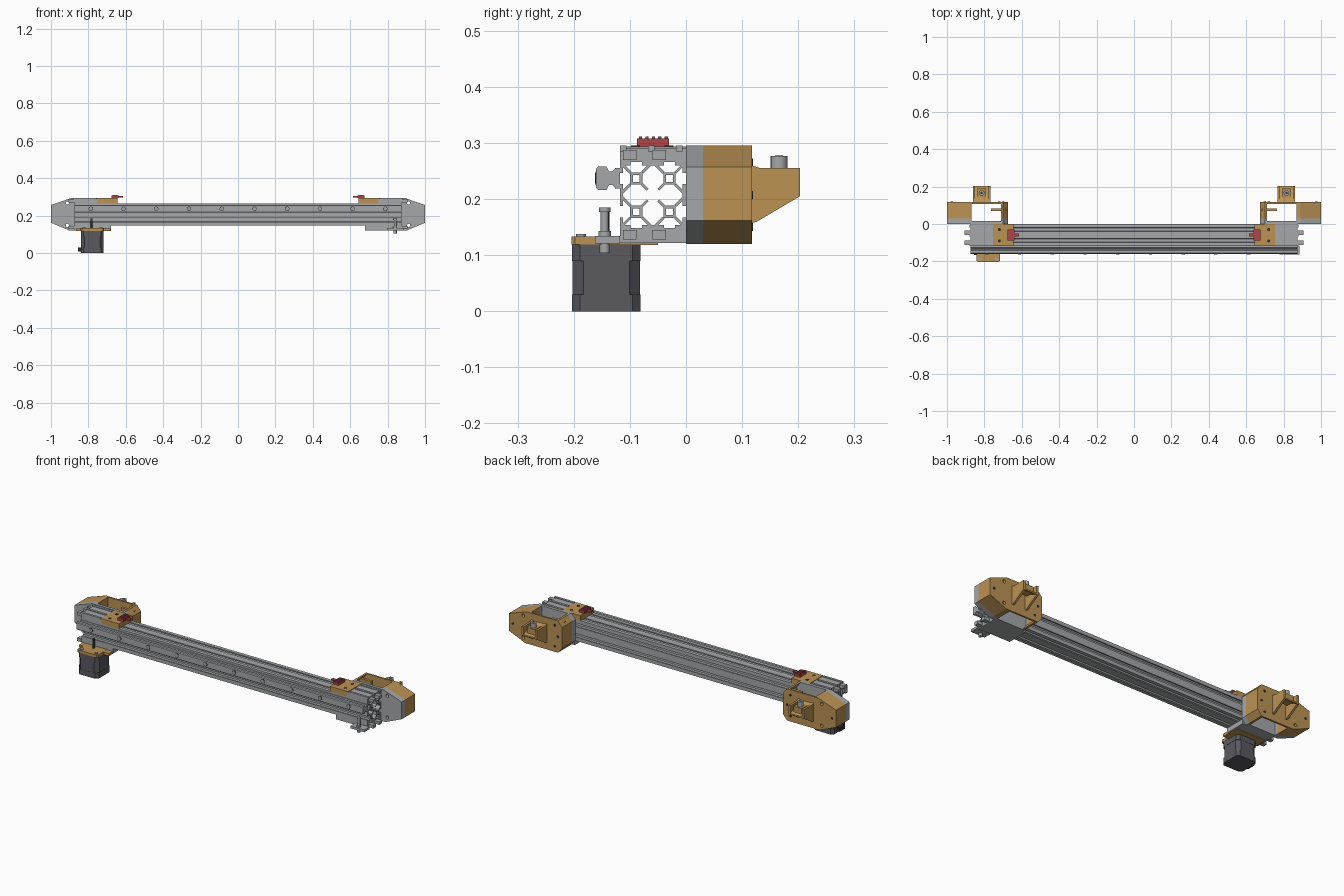
import bpy, bmesh, math
from mathutils import Matrix, Vector

cube = bpy.data.objects.get("Cube")
if cube:
    bpy.data.objects.remove(cube, do_unlink=True)


def material(name, r, g, b):
    m = bpy.data.materials.new(name)
    m.use_nodes = True
    m.diffuse_color = (r, g, b, 1)
    m.node_tree.nodes["Principled BSDF"].inputs["Base Color"].default_value = (r, g, b, 1)
    return m


GREY = material("aluminium grey", 0.38, 0.39, 0.40)
TAN = material("printed tan", 0.50, 0.29, 0.09)
DARK = material("motor charcoal", 0.10, 0.10, 0.115)
RED = material("switch red", 0.42, 0.06, 0.07)
BLACK = material("black", 0.03, 0.03, 0.035)


def finish(name, bm, mat):
    bmesh.ops.recalc_face_normals(bm, faces=bm.faces)
    me = bpy.data.meshes.new(name)
    bm.to_mesh(me)
    bm.free()
    me.materials.append(mat)
    ob = bpy.data.objects.new(name, me)
    bpy.context.collection.objects.link(ob)
    return ob


def add_box(bm, x, y, z, roll=0):
    """Box from three ranges, optionally rolled about its own x axis."""
    mid = Vector([(a + b) / 2 for a, b in (x, y, z)])
    size = [abs(b - a) for a, b in (x, y, z)]
    bmesh.ops.create_cube(bm, size=1, matrix=Matrix.Translation(mid)
                          @ Matrix.Rotation(roll, 4, 'X') @ Matrix.Diagonal((*size, 1)))


def box(name, mat, x, y, z):
    bm = bmesh.new()
    add_box(bm, x, y, z)
    return finish(name, bm, mat)


def prism(name, mat, pts, axis, lo, hi):
    """Closed outline swept along an axis; the outline uses the other two axes in order."""
    bm = bmesh.new()

    def place(p, d):
        c = list(p)
        c.insert(axis, d)
        return bm.verts.new(c)
    a = [place(p, lo) for p in pts]
    b = [place(p, hi) for p in pts]
    bm.faces.new(a)
    bm.faces.new(b)
    for i in range(len(pts)):
        j = (i + 1) % len(pts)
        bm.faces.new((a[i], a[j], b[j], b[i]))
    return finish(name, bm, mat)


def rod(name, mat, centre, r, length, axis='Z', sides=20):
    bm = bmesh.new()
    turn = {'X': Matrix.Rotation(math.pi / 2, 4, 'Y'),
            'Y': Matrix.Rotation(math.pi / 2, 4, 'X'), 'Z': Matrix()}[axis]
    bmesh.ops.create_cone(bm, cap_ends=True, segments=sides, radius1=r, radius2=r,
                          depth=length, matrix=Matrix.Translation(centre) @ turn)
    ob = finish(name, bm, mat)
    for p in ob.data.polygons:
        p.use_smooth = len(p.vertices) == 4
    return ob


def cut(ob, cutter):
    m = ob.modifiers.new("hole", 'BOOLEAN')
    m.operation = 'DIFFERENCE'
    m.solver = 'EXACT'
    m.object = cutter
    cutter.hide_render = True
    cutter.hide_set(True)


# Slotted extrusion: four cells of hub, diagonal webs and lips
L, S = 0.875, 0.059
X = (-L, L)
YC, ZC = -0.059, 0.207
bm = bmesh.new()
for sy in (-1, 1):
    for sz in (-1, 1):
        cy, cz = YC + sy * S / 2, ZC + sz * S / 2
        # hollow hub
        for d in (-1, 1):
            add_box(bm, X, (cy - 0.011, cy + 0.011), (cz + d * 0.006, cz + d * 0.011))
            add_box(bm, X, (cy + d * 0.006, cy + d * 0.011), (cz - 0.011, cz + 0.011))
        # diagonal webs, shorter toward the open core
        for dy in (-1, 1):
            for dz in (-1, 1):
                r = 0.015 if (dy == -sy and dz == -sz) else 0.019
                my, mz = cy + dy * r, cz + dz * r
                h = 0.007 if r < 0.016 else 0.012
                add_box(bm, X, (my - h, my + h), (mz - 0.0025, mz + 0.0025),
                        dy * dz * math.pi / 4)
        # lips on the two outer faces of the cell
        for d in (-1, 1):
            e = S / 2
            add_box(bm, X, (cy + d * 0.010, cy + d * e), (cz + sz * (e - 0.006), cz + sz * e))
            add_box(bm, X, (cy + sy * (e - 0.006), cy + sy * e), (cz + d * 0.010, cz + d * e))
finish("extrusion", bm, GREY)

# Linear rail with waisted section and mounting holes
half = [(-0.118, 0.018), (-0.126, 0.018), (-0.131, 0.012), (-0.137, 0.012),
        (-0.142, 0.021), (-0.156, 0.021), (-0.160, 0.017)]
RZ = 0.237
rail = [(y, RZ + z) for y, z in half] + [(y, RZ - z) for y, z in reversed(half)]
prism("linear_rail", GREY, rail, 0, -L, L)
for i in range(10):
    x = -0.787 + i * 0.175
    rod("rail_hole_rim", BLACK, (x, -0.160, RZ), 0.012, 0.002, 'Y')
    rod("rail_hole_screw", GREY, (x, -0.161, RZ), 0.009, 0.002, 'Y')

tip = [(0.87, 0.12), (0.90, 0.12), (1.0, 0.162), (1.0, 0.257), (0.89, 0.295), (0.87, 0.295)]
plate = [(0.675, 0.15), (0.70, 0.12)] + tip[1:5] + [(0.70, 0.295), (0.675, 0.265)]
wall = [(0.675, 0.15), (0.70, 0.12), (0.712, 0.12), (0.69, 0.15),
        (0.69, 0.265), (0.712, 0.295), (0.70, 0.295), (0.675, 0.265)]
corbel = [(0.117, 0.26), (0.132, 0.255), (0.203, 0.255), (0.203, 0.205), (0.127, 0.160), (0.117, 0.157)]
web = [(0.117, 0.257), (0.203, 0.213), (0.203, 0.205), (0.117, 0.245)]

for s, side in ((1, "left"), (-1, "right")):
    def flip(pts):
        return [(s * x, z) for x, z in pts]

    def sbox(name, mat, x, y, z):
        return box(side + "_" + name, mat, (s * x[0], s * x[1]), y, z)

    # End housing: front plate, tip, inner wall and back plate around an open well
    parts = [prism(side + "_front_plate", GREY, flip(plate), 1, 0, 0.016),
             prism(side + "_tip_front", GREY, flip(tip), 1, 0.016, 0.03),
             prism(side + "_tip_shell", TAN, flip(tip), 1, 0.03, 0.108),
             prism(side + "_back_plate", TAN, flip(plate), 1, 0.108, 0.118)]
    prism(side + "_inner_wall_front", GREY, flip(wall), 1, 0.016, 0.03)
    prism(side + "_inner_wall", TAN, flip(wall), 1, 0.03, 0.108)
    sbox("belt_clip", TAN, (0.685, 0.765), (0.07, 0.084), (0.24, 0.28))
    for z in (0.148, 0.268):
        hole = rod(side + "_hole_cutter", BLACK, (s * 0.912, 0.06, z), 0.009, 0.2, 'Y')
        for p in parts:
            cut(p, hole)
    for x, z in ((0.975, 0.207), (0.72, 0.15), (0.72, 0.265), (0.70, 0.207)):
        rod(side + "_back_screw", BLACK, (s * x, 0.118, z), 0.007, 0.003, 'Y')

    # Corbel on the back plate with a levelling bolt
    for x in (0.768, 0.850):
        a, b = sorted((s * x, s * (x + 0.012)))
        prism(side + "_corbel_cheek", TAN, corbel, 0, a, b)
    prism(side + "_corbel_web", TAN, web, 0, s * 0.772, s * 0.858)
    sbox("bolt_seat", TAN, (0.79, 0.84), (0.142, 0.19), (0.218, 0.25))
    rod(side + "_bolt", GREY, (s * 0.815, 0.166, 0.262), 0.015, 0.03)
    rod(side + "_bolt_socket", BLACK, (s * 0.815, 0.166, 0.2765), 0.007, 0.002, sides=6)

    # Brackets above and below the extrusion, with ribs and end fingers
    sbox("top_bracket", GREY, (0.75, 0.875), (-0.118, 0), (0.266, 0.291))
    sbox("bottom_bracket", GREY, (0.68, 0.875), (-0.118, 0), (0.122, 0.148))
    for y in (-0.112, -0.062, -0.012):
        sbox("top_rib", GREY, (0.76, 0.88), (y - 0.006, y + 0.006), (0.285, 0.295))
    for y in (-0.100, -0.048):
        for z in (0.128, 0.270):
            sbox("bracket_finger", GREY, (0.87, 0.905), (y - 0.012, y + 0.012), (z, z + 0.017))

    # Switch mount and red end switch with lever
    sbox("switch_mount", TAN, (0.645, 0.755), (-0.118, 0), (0.266, 0.294))
    for y in (-0.09, -0.03):
        rod(side + "_mount_screw", BLACK, (s * 0.72, y, 0.294), 0.008, 0.003)
    sbox("switch_body", RED, (0.640, 0.675), (-0.087, -0.03), (0.294, 0.308))
    sbox("switch_lever", RED, (0.615, 0.645), (-0.066, -0.05), (0.298, 0.306))
    for i in range(5):
        y = -0.081 + i * 0.0115
        sbox("switch_fin", RED, (0.645, 0.670), (y - 0.003, y + 0.003), (0.306, 0.311))

# Stepper motor: chamfered caps and a slimmer-cornered core
MX, MY = -0.779, -0.142


def chamfered(r, c):
    return [(MX + a * u, MY + b * v) for a, b, u, v in (
        (1, 1, r, r - c), (1, 1, r - c, r), (-1, 1, r - c, r), (-1, 1, r, r - c),
        (-1, -1, r, r - c), (-1, -1, r - c, r), (1, -1, r - c, r), (1, -1, r, r - c))]


prism("motor_base_cap", DARK, chamfered(0.061, 0.014), 2, 0, 0.03)
prism("motor_core", DARK, chamfered(0.060, 0.019), 2, 0.03, 0.09)
prism("motor_top_cap", DARK, chamfered(0.061, 0.014), 2, 0.09, 0.119)
box("motor_socket", BLACK, (-0.855, -0.835), (-0.165, -0.12), (0.008, 0.03))
rod("motor_shaft", BLACK, (MX - 0.004, MY, 0.15), 0.006, 0.07)

# Motor mount with corner screws
prism("motor_mount", TAN, chamfered(0.062, 0.006), 2, 0.119, 0.133)
box("motor_mount_wing", TAN, (-0.865, -0.683), (-0.150, -0.05), (0.118, 0.132))
for dx in (-0.045, 0.045):
    rod("motor_screw", GREY, (MX + dx, MY - 0.045, 0.135), 0.009, 0.006)

# Idler arm and axle at the far end
box("idler_arm", GREY, (0.80, 0.885), (-0.162, -0.118), (0.121, 0.134))
for r, z, h in ((0.007, 0.145, 0.08), (0.010, 0.181, 0.008), (0.011, 0.138, 0.010), (0.009, 0.112, 0.016)):
    rod("idler_axle", GREY, (0.84, -0.145, z), r, h)
